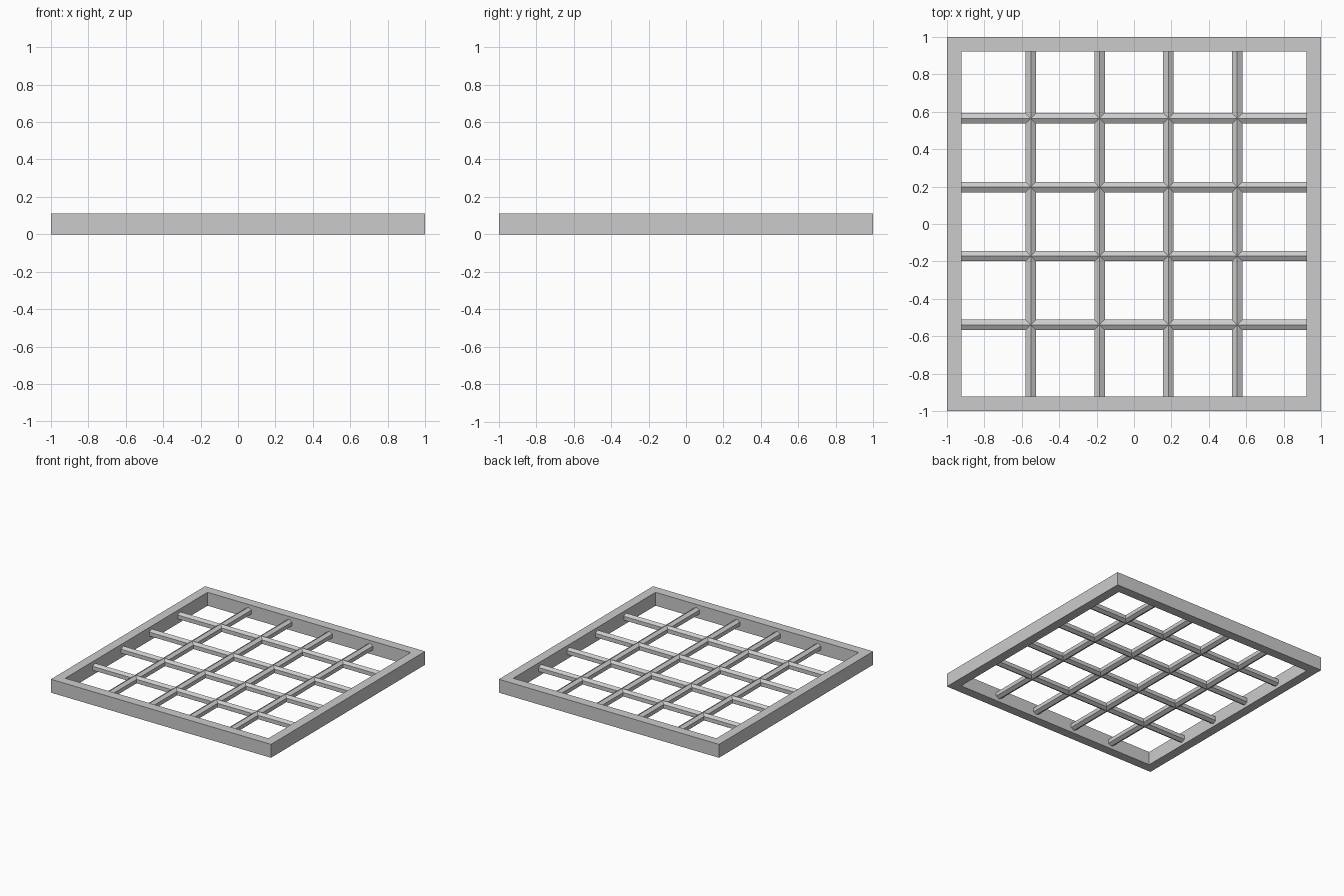
import bpy, bmesh, math

if "Cube" in bpy.data.objects:
    bpy.data.objects.remove(bpy.data.objects["Cube"])

HEIGHT = 0.11
OUTER, INNER = 1.0, 0.923
BAR_R = 0.032
SPACING = 0.368


def make_object(name, bm):
    bmesh.ops.recalc_face_normals(bm, faces=bm.faces)
    mesh = bpy.data.meshes.new(name)
    bm.to_mesh(mesh)
    bm.free()
    obj = bpy.data.objects.new(name, mesh)
    bpy.context.collection.objects.link(obj)
    return obj


# Square frame: one closed ring with a rectangular section
def make_frame():
    bm = bmesh.new()
    section = [(OUTER, 0), (OUTER, HEIGHT), (INNER, HEIGHT), (INNER, 0)]
    corners = [(-1, -1), (1, -1), (1, 1), (-1, 1)]
    rings = [[bm.verts.new((sx * d, sy * d, z)) for d, z in section]
             for sx, sy in corners]
    for i in range(4):
        a, b = rings[i], rings[(i + 1) % 4]
        for j in range(4):
            k = (j + 1) % 4
            bm.faces.new((a[j], b[j], b[k], a[k]))
    # Remove the mitre lines so the flat top and bottom read as one surface
    make_object("frame", bm)


# Six-sided bar with a ridge on top, running along x or y
def make_bar(name, axis, offset):
    bm = bmesh.new()
    half = INNER + 0.002
    ends = []
    for t in (-half, half):
        ring = []
        for i in range(6):
            a = math.pi / 2 + i * math.pi / 3
            side = offset + BAR_R * math.cos(a)
            z = HEIGHT / 2 + BAR_R * math.sin(a)
            ring.append(bm.verts.new((t, side, z) if axis == "x" else (side, t, z)))
        ends.append(ring)
        bm.faces.new(ring)
    for i in range(6):
        j = (i + 1) % 6
        bm.faces.new((ends[0][i], ends[0][j], ends[1][j], ends[1][i]))
    make_object(name, bm)


make_frame()

# Four bars each way, the lengthwise set slightly off centre
for n in range(4):
    pos = (n - 1.5) * SPACING
    make_bar(f"upright_bar_{n + 1}", "y", pos)
    make_bar(f"cross_bar_{n + 1}", "x", pos + 0.013)
